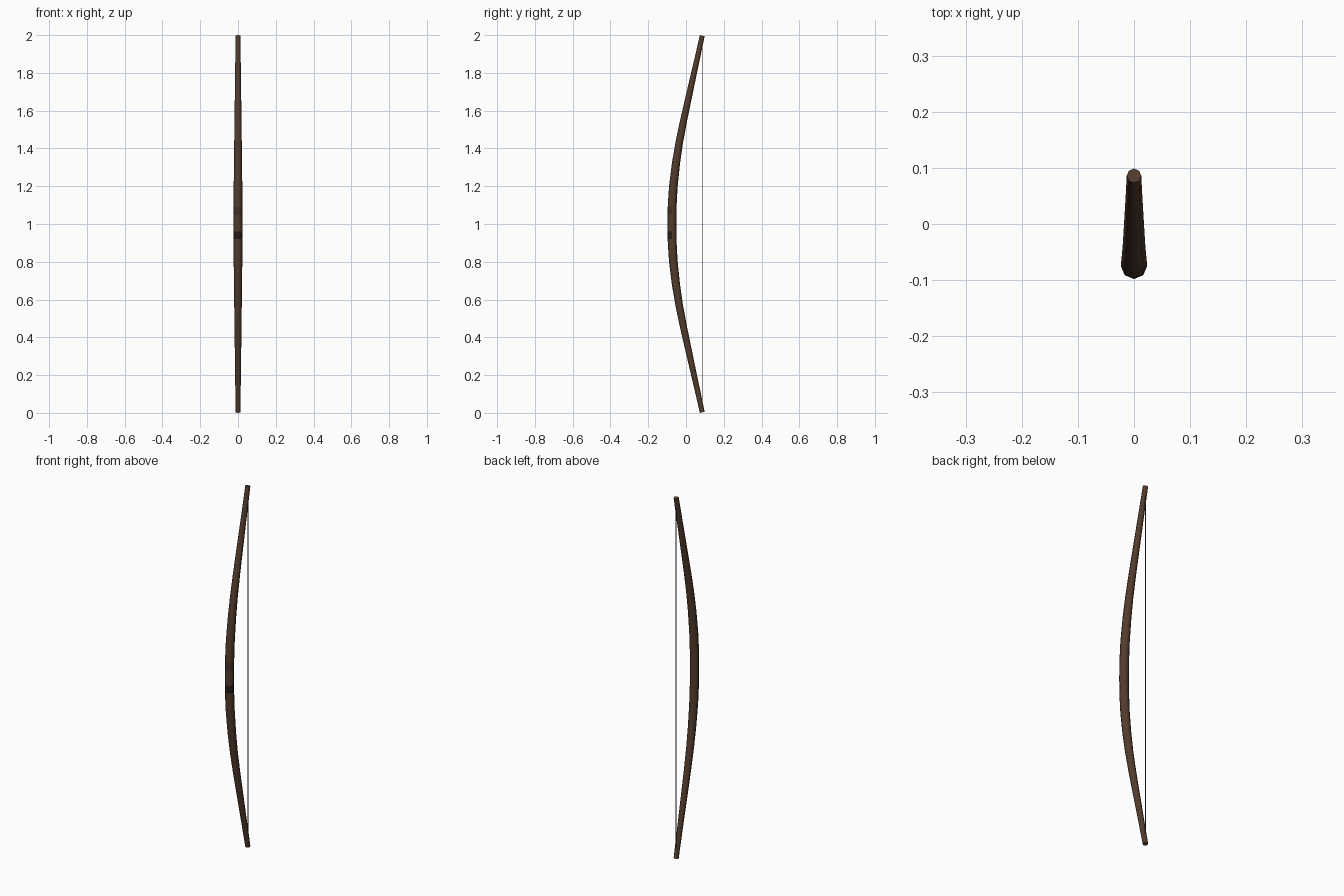
import bpy, bmesh, math
from mathutils import Vector

if "Cube" in bpy.data.objects:
    bpy.data.objects.remove(bpy.data.objects["Cube"])


def material(name, rgb):
    m = bpy.data.materials.new(name)
    m.diffuse_color = (*rgb, 1)
    m.use_nodes = True
    m.node_tree.nodes["Principled BSDF"].inputs["Base Color"].default_value = m.diffuse_color
    return m


wood = material("wood", (0.085, 0.045, 0.026))
band = material("band", (0.055, 0.029, 0.018))
dark = material("dark_band", (0.02, 0.011, 0.008))
cord = material("cord", (0.07, 0.055, 0.045))

SIDES = 8
# (distance from the middle, centre line y, radius)
HALF = [(0, -0.0745, 0.0235), (0.2, -0.067, 0.0228), (0.43, -0.036, 0.0200),
        (0.67, 0.014, 0.0170), (0.86, 0.056, 0.0145), (0.997, 0.086, 0.0130)]


def spline(d, k):
    """Smooth interpolation of column k, mirrored about the middle."""
    pts = [(-p[0], p[k]) for p in HALF[:0:-1]] + [(p[0], p[k]) for p in HALF]
    i = max(j for j in range(len(pts) - 1) if pts[j][0] <= d + 1e-9)
    slope = lambda j: ((pts[min(j + 1, len(pts) - 1)][1] - pts[max(j - 1, 0)][1]) /
                       (pts[min(j + 1, len(pts) - 1)][0] - pts[max(j - 1, 0)][0]))
    h = pts[i + 1][0] - pts[i][0]
    t = (d - pts[i][0]) / h
    return ((2*t**3 - 3*t**2 + 1) * pts[i][1] + (t**3 - 2*t**2 + t) * h * slope(i)
            + (3*t**2 - 2*t**3) * pts[i + 1][1] + (t**3 - t**2) * h * slope(i + 1))


def finish(bm, name, mats, angle):
    bmesh.ops.recalc_face_normals(bm, faces=bm.faces)
    me = bpy.data.meshes.new(name)
    bm.to_mesh(me)
    bm.free()
    for m in mats:
        me.materials.append(m)
    ob = bpy.data.objects.new(name, me)
    bpy.context.collection.objects.link(ob)
    bpy.ops.object.select_all(action='DESELECT')
    ob.select_set(True)
    bpy.context.view_layer.objects.active = ob
    bpy.ops.object.shade_smooth_by_angle(angle=math.radians(angle))
    return ob


# Bow stave: octagonal rings swept along the bent centre line
steps = [0.1, 0.2, 0.32, 0.43, 0.55, 0.67, 0.77, 0.86, 0.997]
levels = sorted([-s for s in steps] + steps + [-0.08, -0.04, 0, 0.05, 0.09])
bm = bmesh.new()
rings = []
for d in levels:
    lo, hi = max(d - 0.01, -0.997), min(d + 0.01, 0.9969)
    tangent = Vector((0, spline(hi, 1) - spline(lo, 1), hi - lo)).normalized()
    side = Vector((1, 0, 0))
    depth = tangent.cross(side)
    dd = min(d, 0.9969)
    c, r = Vector((0, spline(dd, 1), 1 + d)), spline(dd, 2)
    rings.append([bm.verts.new(c + r * (math.cos(a) * side + math.sin(a) * depth))
                  for a in (math.tau * i / SIDES for i in range(SIDES))])
for d, a, b in zip(levels, rings, rings[1:]):
    for i in range(SIDES):
        j = (i + 1) % SIDES
        f = bm.faces.new((a[i], a[j], b[j], b[i]))
        # Grip bands lie on the front faces only
        if i >= SIDES // 2:
            f.material_index = {-0.08: 2, 0.05: 1}.get(d, 0)
bm.faces.new(rings[0][::-1])
bm.faces.new(rings[-1])
finish(bm, "bow_stave", [wood, band, dark], 60)

# Bowstring between the two tips
bm = bmesh.new()
bmesh.ops.create_cone(bm, cap_ends=True, segments=6, radius1=0.0025, radius2=0.0025, depth=1.98)
bmesh.ops.translate(bm, verts=bm.verts, vec=(0, 0.086, 1))
finish(bm, "bow_string", [cord], 70)
